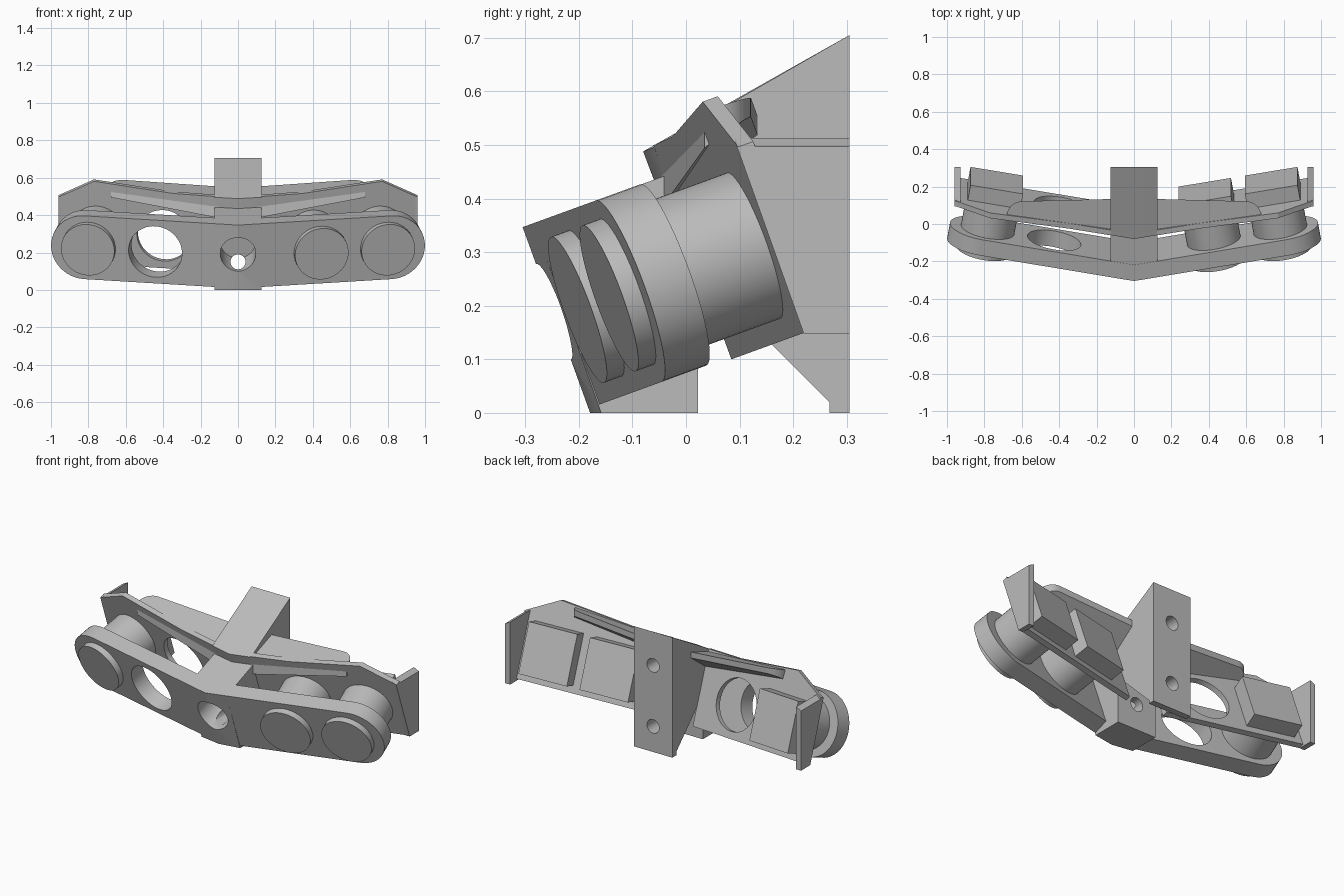
import bpy, bmesh
from math import radians, sin, cos, tan, pi
from mathutils import Matrix, Vector

cube = bpy.data.objects.get("Cube")
if cube:
    bpy.data.objects.remove(cube, do_unlink=True)

grey = bpy.data.materials.new("plain grey")
grey.use_nodes = True
grey.diffuse_color = (0.5, 0.5, 0.5, 1)
grey.node_tree.nodes["Principled BSDF"].inputs["Base Color"].default_value = (0.5, 0.5, 0.5, 1)

TILT = Matrix.Rotation(radians(20), 3, 'X')   # whole bar leans forward
C, S, T = cos(radians(10)), sin(radians(10)), tan(radians(10))   # swept wings
APEX, MID = -0.168, 0.25                      # front ridge depth, bar mid height


def wing(side, s, d, z):
    """Point on a swept wing: s along it, d inward from its front face."""
    return TILT @ Vector((side * (s * C - d * S), APEX + s * S + d * C, z))


def sheared(side, x, y, z):
    """Point at depth y behind a V-shaped plane, measured straight back."""
    return TILT @ Vector((side * x, y + T * x, z))


def loft(name, sections):
    """Closed solid joining equal-sized outlines."""
    bm = bmesh.new()
    rings = [[bm.verts.new(p) for p in sec] for sec in sections]
    n = len(rings[0])
    for a, b in zip(rings, rings[1:]):
        for i in range(n):
            j = (i + 1) % n
            bm.faces.new((a[i], a[j], b[j], b[i]))
    bm.faces.new(rings[0])
    bm.faces.new(rings[-1][::-1])
    bmesh.ops.recalc_face_normals(bm, faces=bm.faces)
    mesh = bpy.data.meshes.new(name)
    bm.to_mesh(mesh)
    bm.free()
    mesh.materials.append(grey)
    ob = bpy.data.objects.new(name, mesh)
    bpy.context.collection.objects.link(ob)
    return ob


def activate(ob):
    bpy.ops.object.select_all(action='DESELECT')
    ob.select_set(True)
    bpy.context.view_layer.objects.active = ob


def circle(r, cx=0, cz=0, n=48):
    """Outline turned a little so that no corner lies on the mirror plane."""
    return [(cx + r * cos(2 * pi * (i + 0.3) / n), cz + r * sin(2 * pi * (i + 0.3) / n))
            for i in range(n)]


def cut(ob, cutter):
    mod = ob.modifiers.new("hole", 'BOOLEAN')
    mod.operation = 'DIFFERENCE'
    mod.solver = 'EXACT'
    mod.object = cutter
    activate(ob)
    bpy.ops.object.modifier_apply(modifier=mod.name)


parts = []


def add(name, sections):
    ob = loft(name, sections)
    parts.append(ob)
    return ob


def wing_solid(name, side, outline, d0, d1, maker=add):
    return maker(name, [[wing(side, s, d, z) for s, z in outline] for d in (d0, d1)])


OUTER, INNER = 0.81, 0.449                    # stations along each wing
front_plates, back_plates = [], []

for side, tag in ((1, "left"), (-1, "right")):
    # front bar half with rounded end
    arc = [(0.835 + 0.18 * cos(a), MID + 0.18 * sin(a))
           for a in (radians(-90 + 180 * i / 24) for i in range(25))]
    front_plates.append(wing_solid(tag + "_front_plate", side,
                                   [(0, 0.07)] + arc + [(0, 0.43)], 0, 0.09))

    # thin back plate half, starting at the centre bracket
    edge = [(0.123, 0.065), (0.96, 0.065), (0.96, 0.433), (0.77, 0.535), (0.344, 0.493), (0.123, 0.49)]
    back_plates.append(add(tag + "_back_plate",
                           [[sheared(side, x, y, z) for x, z in edge] for y in (0.092, 0.122)]))

    # round pins with square blocks behind
    for s in ([OUTER, INNER] if side > 0 else [OUTER]):
        where = "outer" if s == OUTER else "inner"
        wing_solid(f"{tag}_{where}_pin", side, circle(0.145, s, MID), -0.035, 0.265)
        h = 0.143
        square = [(s - h, MID - h), (s + h, MID - h), (s + h, MID + h), (s - h, MID + h)]
        wing_solid(f"{tag}_{where}_block", side, square, 0.275, 0.372)

    # upright flange at the end of the back plate
    add(tag + "_end_flange", [
        [Vector((side * 0.96, y, z)) for y, z in ((0.095, 0.497), (0.305, 0.497), (0.305, 0.147), (0.22, 0.147))],
        [Vector((side * 0.928, y, z)) for y, z in ((0.09, 0.513), (0.305, 0.513), (0.305, 0.147), (0.22, 0.147))]])

    # tapered stiffening shelf with a rounded outer corner and a thin rear lip
    corner = [(0.6 + 0.08 * sin(a), 0.235 + 0.08 * cos(a))
              for a in (radians(90 * i / 10) for i in range(11))]
    shelf = [(0.1, 0.125), (0.1, 0.315)] + corner + [(0.68, 0.225)]
    top = [TILT @ Vector((side * x, y, 0.466 + 0.074 * x)) for x, y in shelf]
    under = [p - Vector((0, 0, 0.035 + 0.36 * (0.315 - y))) for p, (x, y) in zip(top, shelf)]
    add(tag + "_shelf", [top, under])

# centre block and rear wedge, one profile; V marks points that follow the sweep
V = True
profile = [(-0.179, 0, V), (0.022, 0, 0), (0.022, 0.265, 0), (0.268, 0.02, 0), (0.268, 0, 0),
           (0.305, 0, 0), (0.305, 0.705, 0), (-0.08, 0.488, V), (-0.06, 0.435, V), (-0.304, 0.346, V)]


def centre_section(x):
    push = TILT @ Vector((0, T * abs(x), 0))
    pts = []
    for y, z, follows in profile:
        p = Vector((x, y, z))
        if follows:
            p += push if z > 0 else Vector((0, push.y, 0))
        pts.append(p)
    return pts


centre = add("centre_bracket", [centre_section(x) for x in (-0.125, 0, 0.125)])

# holes: wing opening, tilted front bore, two straight screw holes
opening = wing_solid("opening_cutter", -1, circle(0.145, INNER, MID), -0.1, 0.4, loft)
bore = loft("bore_cutter", [[TILT @ Vector((x, y, z)) for x, z in circle(0.095, 0, 0.262)]
                            for y in (-0.3, 0.04)])


def screw_cutter(name, z, y0, y1):
    return loft(name, [[Vector((x, y, h)) for x, h in circle(0.04, 0, z, 32)] for y in (y0, y1)])


low_hole = screw_cutter("low_hole_cutter", 0.15, -0.29, 0.32)
high_hole = screw_cutter("high_hole_cutter", 0.508, 0.16, 0.32)
cut(front_plates[1], opening)
cut(back_plates[1], opening)
for ob in front_plates + [centre]:
    cut(ob, bore)
    cut(ob, low_hole)
cut(centre, high_hole)
for cutter in (opening, bore, low_hole, high_hole):
    bpy.data.objects.remove(cutter, do_unlink=True)

for ob in parts:
    activate(ob)
    bpy.ops.object.shade_smooth_by_angle(angle=radians(30))
